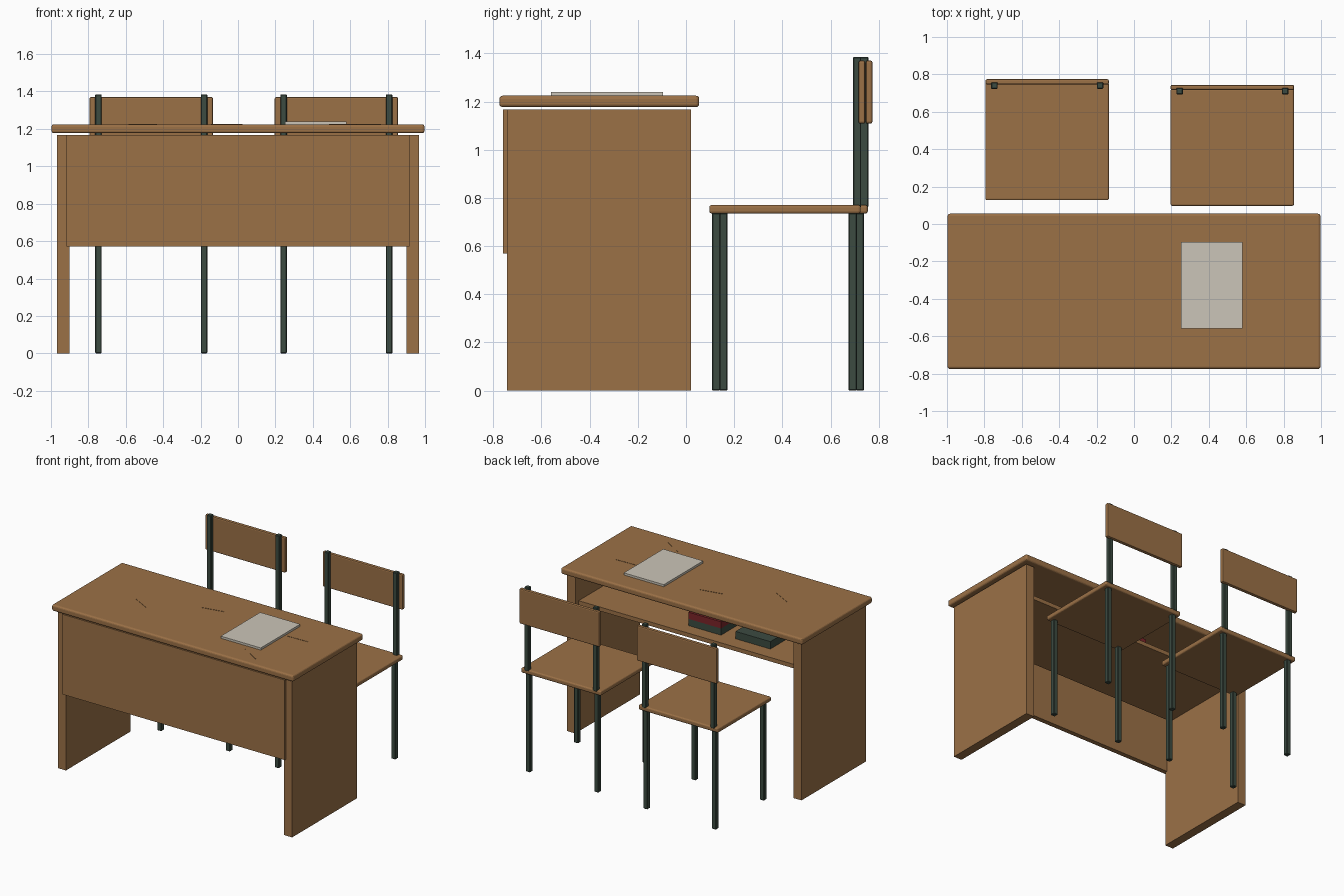
import bpy, math

if "Cube" in bpy.data.objects:
    bpy.data.objects.remove(bpy.data.objects["Cube"])

def material(name, rgb):
    m = bpy.data.materials.new(name)
    m.diffuse_color = (*rgb, 1)
    m.use_nodes = True
    m.node_tree.nodes["Principled BSDF"].inputs["Base Color"].default_value = m.diffuse_color
    return m

WOOD = material("warm wood", (0.33, 0.165, 0.062))
METAL = material("dark green metal", (0.045, 0.070, 0.053))
PAPER = material("pale paper", (0.60, 0.56, 0.48))
RED = material("red cover", (0.20, 0.018, 0.022))

def box(name, x, y, z, mat, bevel=0.0, segments=2):
    """Box from (min, max) ranges, with an optional rounded edge."""
    bpy.ops.mesh.primitive_cube_add(size=1, location=[(a + b) / 2 for a, b in (x, y, z)])
    ob = bpy.context.object
    ob.name = name
    ob.scale = [b - a for a, b in (x, y, z)]
    bpy.ops.object.transform_apply(location=False, rotation=False, scale=True)
    ob.data.materials.append(mat)
    if bevel:
        mod = ob.modifiers.new("rounded edges", "BEVEL")
        mod.width, mod.segments = bevel, segments
    return ob

# Desk: top, side panels, front panel and shelf
box("desk_top", (-0.997, 0.997), (-0.775, 0.055), (1.177, 1.224), WOOD, 0.013, 3)
for side, x in (("left", (-0.967, -0.9)), ("right", (0.9, 0.967))):
    box(f"desk_{side}_panel", x, (-0.743, 0.02), (0, 1.167), WOOD)
box("desk_front_panel", (-0.918, 0.918), (-0.76, -0.725), (0.57, 1.167), WOOD)
box("desk_shelf", (-0.9, 0.9), (-0.69, -0.02), (0.945, 0.975), WOOD)

# Shallow scratches on the desk top: centre x, y and angle
for i, (x, y, angle) in enumerate([(-0.51, -0.41, -28), (-0.06, -0.215, 11),
                                   (0.68, -0.27, 2), (0.56, -0.65, -31)]):
    s = box(f"scratch_{i + 1}", (x - 0.085, x + 0.085), (y - 0.003, y + 0.003),
            (1.222, 1.226), WOOD)
    s.rotation_euler.z = math.radians(angle)

# Paper on the desk and books on the shelf
box("paper_pad", (0.25, 0.58), (-0.56, -0.095), (1.224, 1.24), PAPER)
box("lower_book", (-0.205, 0.065), (-0.48, -0.12), (0.975, 1.025), METAL)
box("upper_book", (-0.205, 0.065), (-0.48, -0.12), (1.025, 1.075), RED)
box("side_book", (-0.605, -0.318), (-0.48, -0.13), (0.975, 1.03), METAL)

# Two chairs, the left one set a little further back
def chair(tag, cx, dy):
    box(f"{tag}_seat", (cx - 0.33, cx + 0.33), (0.097 + dy, 0.725 + dy),
        (0.735, 0.77), WOOD, 0.010, 3)
    box(f"{tag}_backrest", (cx - 0.33, cx + 0.33), (0.716 + dy, 0.744 + dy),
        (1.108, 1.37), WOOD, 0.008, 2)
    for side, sx in (("left", -1), ("right", 1)):
        px = cx + sx * 0.2825
        x = (px - 0.0175, px + 0.0175)
        for part, y, z in (("front_leg", 0.125, (0, 0.738)),
                           ("rear_leg", 0.692, (0, 0.738)),
                           ("back_post", 0.710, (0.76, 1.385))):
            box(f"{tag}_{side}_{part}", x, (y + dy - 0.0175, y + dy + 0.0175),
                z, METAL, 0.004, 1)

chair("left_chair", -0.464, 0.03)
chair("right_chair", 0.526, 0.0)
